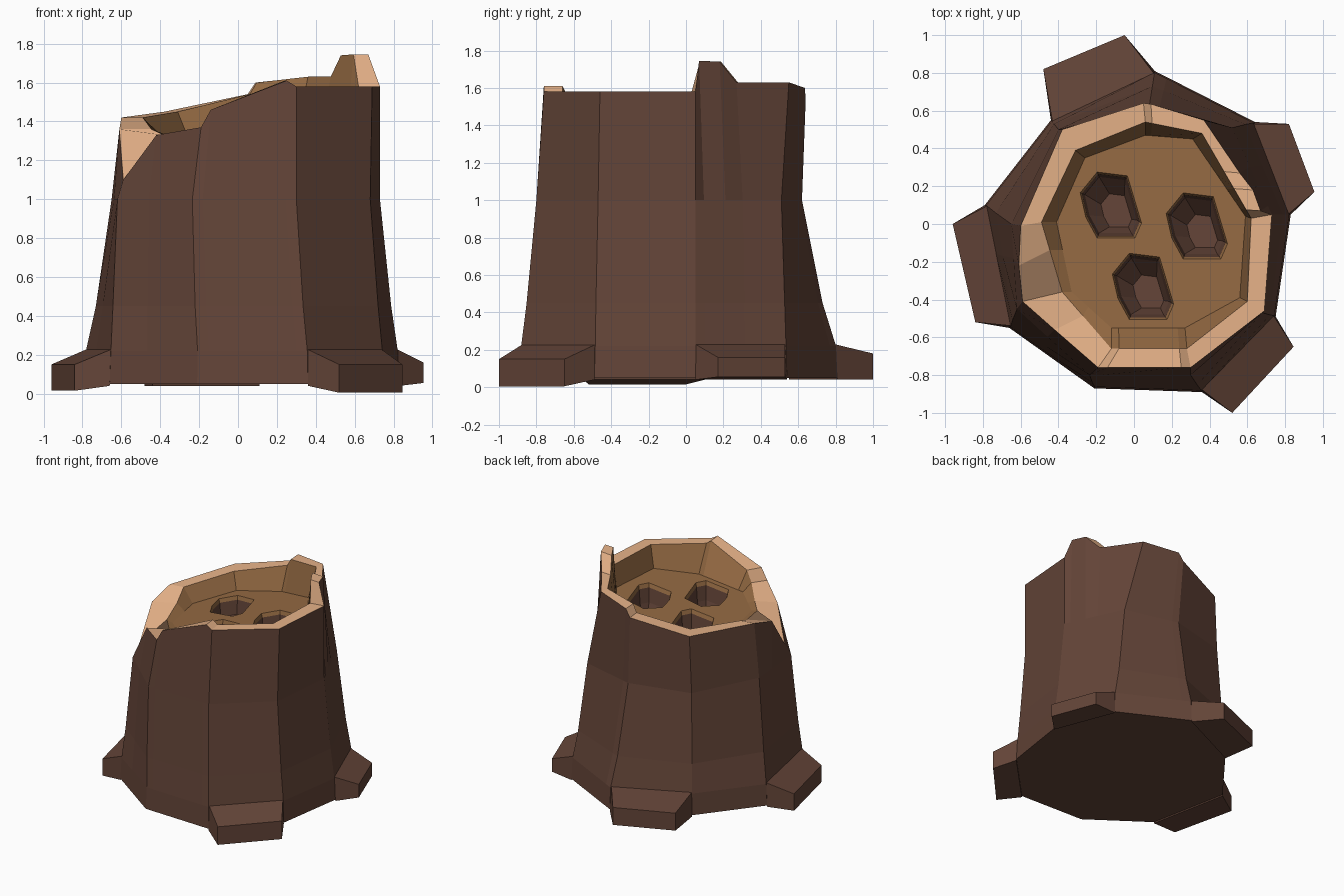
import bpy, bmesh

if "Cube" in bpy.data.objects:
    bpy.data.objects.remove(bpy.data.objects["Cube"])

def material(name, rgb):
    m = bpy.data.materials.new(name)
    m.diffuse_color = (*rgb, 1)
    m.use_nodes = True
    m.node_tree.nodes["Principled BSDF"].inputs["Base Color"].default_value = m.diffuse_color
    return m

BARK = material("bark", (0.125, 0.058, 0.039))
CUT = material("cut_wood", (0.80, 0.45, 0.25))
CORE = material("core_wood", (0.30, 0.145, 0.056))

def finish(bm, name, mats):
    mesh = bpy.data.meshes.new(name)
    bm.to_mesh(mesh)
    bm.free()
    for m in mats:
        mesh.materials.append(m)
    ob = bpy.data.objects.new(name, mesh)
    bpy.context.collection.objects.link(ob)

def loft(bm, rings, mats):
    """Join successive closed rings of points with quads."""
    vs = [[bm.verts.new(p) for p in r] for r in rings]
    n = len(vs[0])
    for a, b, m in zip(vs, vs[1:], mats):
        for i in range(n):
            j = (i + 1) % n
            bm.faces.new((a[i], a[j], b[j], b[i])).material_index = m
    return vs

def lerp(a, b, t):
    return tuple(p + (q - p) * t for p, q in zip(a, b))

def at(poly, u):
    """Point on a nine-sided outline at a fractional corner number."""
    i = int(u)
    return lerp(poly[i], poly[(i + 1) % 9], u - i)

def floor_z(x):
    return 1.35 + 0.1 * x

# nine-sided outlines: ground, mid trunk, inner rim, sunken floor
BASE = [(-.66, -.55), (-.21, -.87), (.36, -.89), (.75, -.49), (.83, .05),
        (.64, .54), (.11, .81), (-.44, .55), (-.79, .10)]
MID = [(-.62, -.45), (-.235, -.80), (.30, -.80), (.68, -.47), (.73, .05),
       (.52, .51), (.08, .62), (-.40, .50), (-.65, 0)]
INNER = [(-.38, -.36), (-.12, -.66), (.28, -.66), (.60, -.41), (.62, .03),
         (.36, .48), (.06, .54), (-.31, .39), (-.49, .01)]
FLOOR = [(-.33, -.36), (-.12, -.55), (.27, -.55), (.56, -.39), (.59, .04),
         (.31, .45), (.06, .47), (-.26, .35), (-.41, .01)]

# broken top edge: corner number, x, y, z (with chip, steps and splinter)
TOP = [(0, -.59, -.41, 1.10), (.42, -.42, -.56, 1.33), (1, -.19, -.76, 1.37),
       (1.1, -.14, -.76, 1.46), (1.9, .25, -.76, 1.61), (2, .30, -.76, 1.58),
       (3, .69, -.46, 1.58), (4, .73, .05, 1.58), (4.1, .67, .07, 1.745),
       (4.35, .63, .18, 1.74), (4.55, .56, .27, 1.63), (5, .37, .55, 1.63),
       (5.88, .09, .635, 1.60), (6, .05, .64, 1.54), (7, -.38, .50, 1.45),
       (8, -.60, -.01, 1.42), (8.4, -.61, -.22, 1.36)]

# trunk shell
us = [t[0] for t in TOP]
base = [at(BASE, u) for u in us]
mid = [at(MID, u) for u in us]
inner = [at(INNER, u) for u in us]
floor = [at(FLOOR, u) for u in us]
rings = [
    [(x, y, .05) for x, y in base],
    [(x * .99, y * .99, .22) for x, y in base],
    [(*lerp(b, m, .42), .45) for b, m in zip(base, mid)],
    [(*m, 1.0) for m in mid],
    [t[1:] for t in TOP],
    [(x, y, max(t[3], 1.33)) for (x, y), t in zip(inner, TOP)],
    [(x, y, floor_z(x)) for x, y in floor]]
bm = bmesh.new()
vs = loft(bm, rings, [0, 0, 0, 0, 1, 2])
bm.faces.new(vs[0][::-1])
finish(bm, "trunk", [BARK, CUT, CORE])

# three holes in the floor
HOLE = [(-.13, -.07), (-.07, -.18), (.13, -.18), (.165, -.10),
        (.09, .15), (-.07, .17), (-.16, .06)]
CENTRES = [(-.125, .105), (.33, -.005), (.045, -.325)]

def hole_ring(c, s, depth, dx=0, dy=0):
    pts = [(c[0] + x * s + dx, c[1] + y * s + dy) for x, y in HOLE]
    return [(x, y, floor_z(x) - depth) for x, y in pts]

bm = bmesh.new()
for c in CENTRES:
    vs = loft(bm, [hole_ring(c, 1, 0), hole_ring(c, .94, .03),
                   hole_ring(c, .85, .14), hole_ring(c, .5, .24, .03, -.03)],
              [1, 0, 0])
    bm.faces.new(vs[-1])
finish(bm, "floor_holes", [BARK, CORE])

# floor with the three openings
bm = bmesh.new()
edges = []
for loop in [[(x, y, floor_z(x)) for x, y in FLOOR]] + [hole_ring(c, 1, 0) for c in CENTRES]:
    v = [bm.verts.new(p) for p in loop]
    edges += [bm.edges.new((v[i - 1], v[i])) for i in range(len(v))]
bmesh.ops.triangle_fill(bm, edges=edges, use_beauty=True, use_dissolve=False)
bm.normal_update()
bmesh.ops.reverse_faces(bm, faces=[f for f in bm.faces if f.normal.z < 0])
finish(bm, "sunken_floor", [CORE])

# stubby roots: trunk corner, two outer points, outer top, bottom height
ROOTS = {"left_root": (8, (-.96, 0), (-.84, -.52), .15, .015),
         "front_root": (2, (.52, -1.0), (.845, -.65), .15, .005),
         "right_root": (4, (.955, .17), (.82, .53), .16, .055),
         "back_root": (6, (-.05, 1.0), (-.48, .82), .18, .04)}
for name, (k, p, q, top, bot) in ROOTS.items():
    a, b = BASE[k], BASE[(k + 1) % 9]
    bm = bmesh.new()
    vs = loft(bm, [
        [(*a, .04), (*p, bot), (*q, bot), (*b, .04)],
        [(a[0] * .98, a[1] * .98, .23), (*p, top), (*q, top),
         (b[0] * .98, b[1] * .98, .23)]], [0])
    bm.faces.new(vs[0][::-1])
    bm.faces.new(vs[1])
    finish(bm, name, [BARK])
